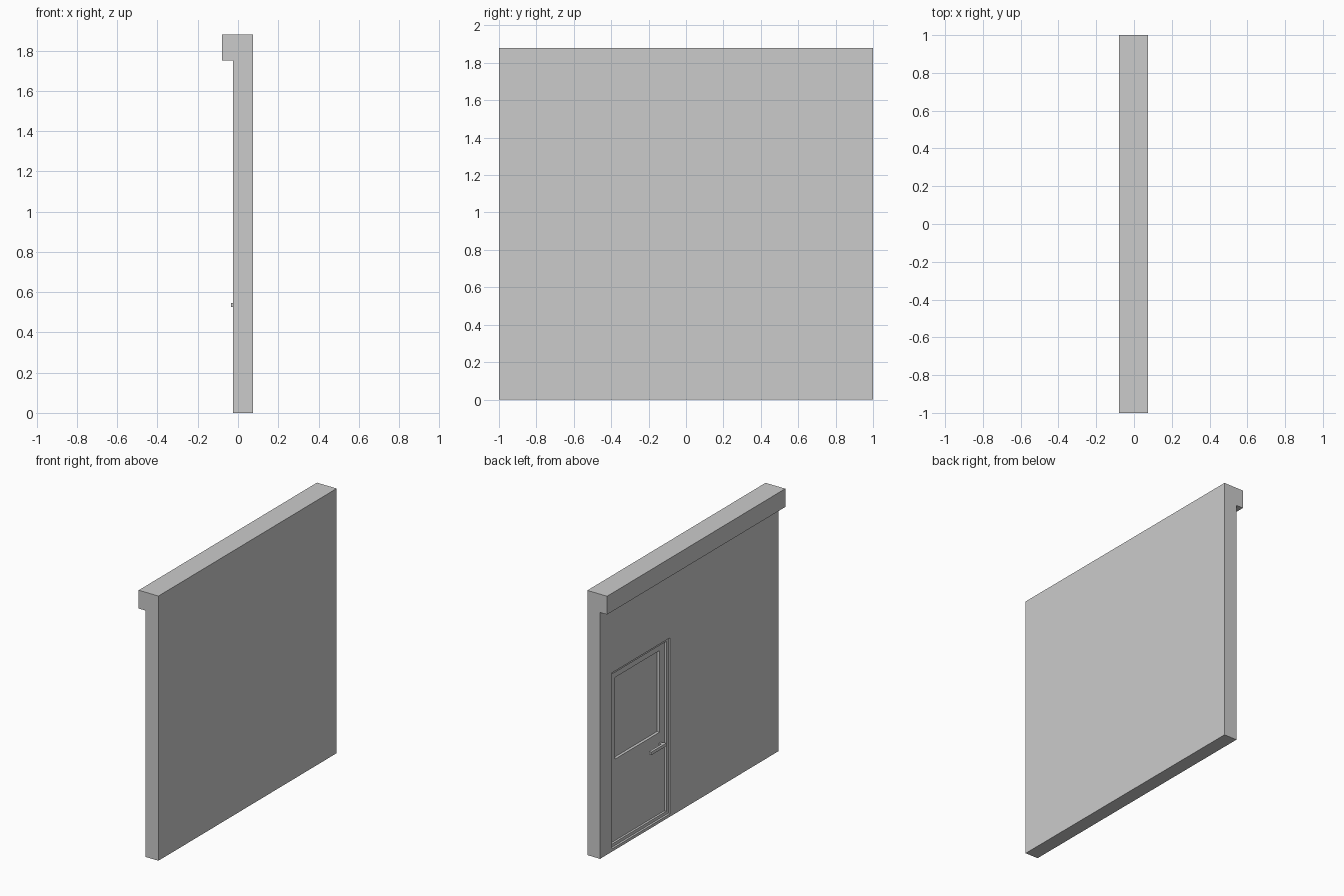
import bpy, bmesh

if "Cube" in bpy.data.objects:
    bpy.data.objects.remove(bpy.data.objects["Cube"])

FACE = -0.025   # x of the wall face that holds the door


def add_mesh(name, bm):
    bmesh.ops.recalc_face_normals(bm, faces=bm.faces)
    me = bpy.data.meshes.new(name)
    bm.to_mesh(me)
    bm.free()
    ob = bpy.data.objects.new(name, me)
    bpy.context.collection.objects.link(ob)
    return ob


def extrude_y(name, profile, y0, y1):
    """Extrude an (x, z) outline from y0 to y1."""
    bm = bmesh.new()
    f = bm.faces.new([bm.verts.new((x, y0, z)) for x, z in profile])
    top = bmesh.ops.extrude_face_region(bm, geom=[f])["geom"]
    verts = [v for v in top if isinstance(v, bmesh.types.BMVert)]
    bmesh.ops.translate(bm, verts=verts, vec=(0, y1 - y0, 0))
    return add_mesh(name, bm)


def box(name, x0, x1, y0, y1, z0, z1):
    return extrude_y(name, [(x0, z0), (x1, z0), (x1, z1), (x0, z1)], y0, y1)


# Wall with overhanging top beam
wall = extrude_y("wall", [(FACE, 0), (0.075, 0), (0.075, 1.88), (-0.08, 1.88),
                          (-0.08, 1.75), (FACE, 1.75)], -1, 1)

# Stepped recesses: door opening, door leaf inside its frame, window pane
recesses = {
    "opening_cutter": (0.015, 0.213, 0.865, 0.02, 1.27),
    "leaf_cutter": (0.03, 0.235, 0.843, 0.042, 1.248),
    "window_cutter": (0.05, 0.29, 0.79, 0.62, 1.20),
}
for name, (depth, y0, y1, z0, z1) in recesses.items():
    cutter = box(name, FACE - 0.02, FACE + depth, y0, y1, z0, z1)
    cutter.hide_render = True
    cutter.hide_viewport = True
    mod = wall.modifiers.new(name, "BOOLEAN")
    mod.operation = "DIFFERENCE"
    mod.solver = "EXACT"
    mod.object = cutter

# Lever handle and its stem
box("handle_lever", -0.035, -0.018, 0.27, 0.44, 0.525, 0.547)
box("handle_stem", -0.02, 0.01, 0.275, 0.297, 0.527, 0.545)
